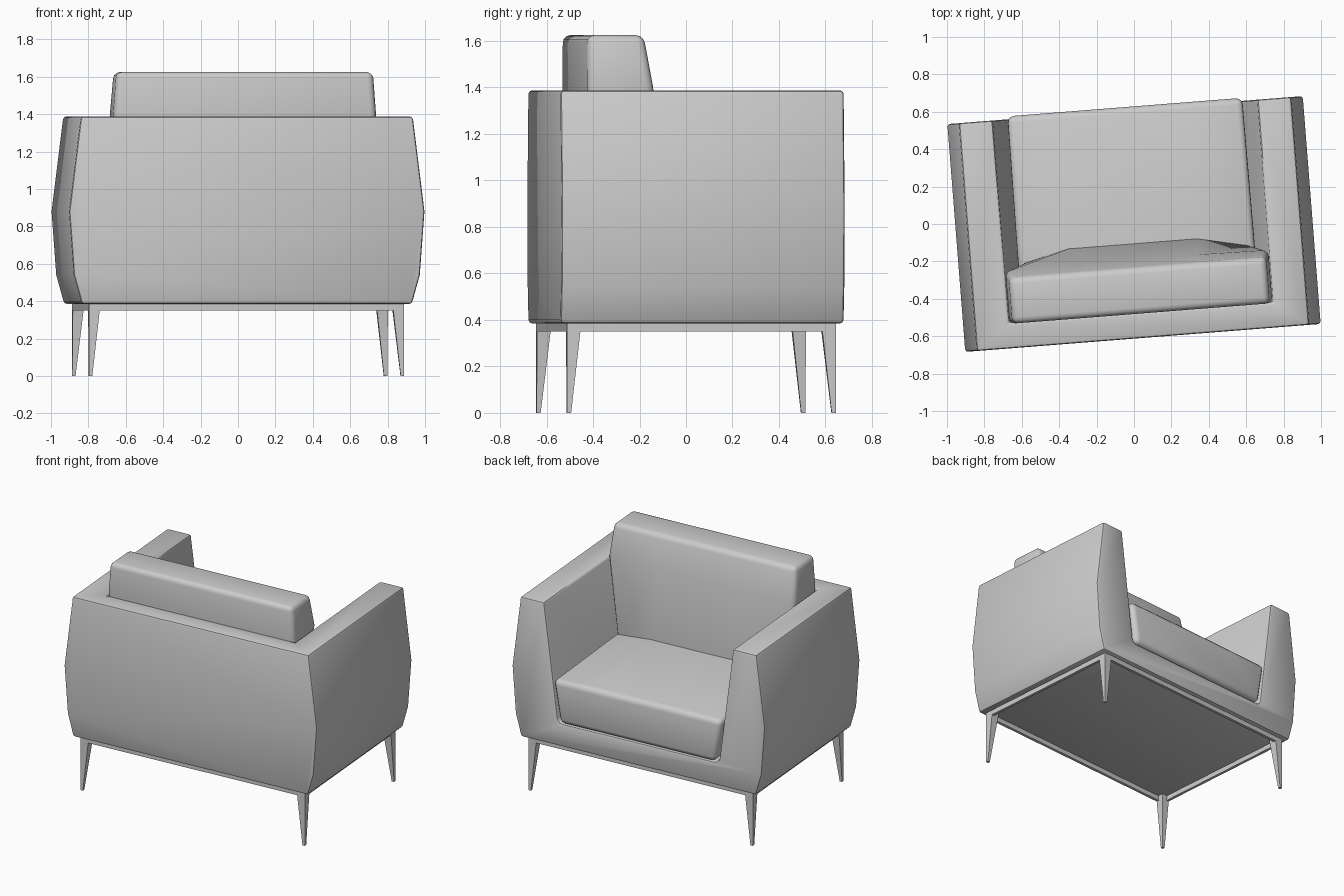
import bpy, bmesh, math

if "Cube" in bpy.data.objects:
    bpy.data.objects.remove(bpy.data.objects["Cube"])

TURN = math.radians(4.5)   # whole chair is turned slightly about z


def loft(name, rings, closed=False):
    """Skin equal-sized rings of points; cap the ends unless closed."""
    bm = bmesh.new()
    vs = [[bm.verts.new(p) for p in r] for r in rings]
    n = len(vs[0])
    pairs = list(zip(vs, vs[1:])) + ([(vs[-1], vs[0])] if closed else [])
    for a, b in pairs:
        for i in range(n):
            j = (i + 1) % n
            bm.faces.new((a[i], a[j], b[j], b[i]))
    if not closed:
        bm.faces.new(vs[0])
        bm.faces.new(vs[-1])
    bmesh.ops.recalc_face_normals(bm, faces=bm.faces)
    me = bpy.data.meshes.new(name)
    bm.to_mesh(me)
    bm.free()
    ob = bpy.data.objects.new(name, me)
    ob.rotation_euler.z = TURN
    bpy.context.collection.objects.link(ob)
    return ob


def sym(half, y):
    """Mirror a half profile of (x, z), bottom to top, into a ring at depth y."""
    return [(x, y, z) for x, z in half] + [(-x, y, z) for x, z in reversed(half)]


def finish(ob, width, segments):
    """Round the edges, apply the modifiers and smooth-shade."""
    m = ob.modifiers.new("bevel", 'BEVEL')
    m.width, m.segments = width, segments
    m.limit_method, m.angle_limit = 'ANGLE', math.radians(35)
    bpy.ops.object.select_all(action='DESELECT')
    ob.select_set(True)
    bpy.context.view_layer.objects.active = ob
    bpy.ops.object.convert(target='MESH')
    bpy.ops.object.shade_smooth_by_angle(angle=math.radians(35))


# Shell: bulging outer profile with the seat opening cut out, open towards +y
outer = [(0.885, 0.385), (0.928, 0.54), (0.953, 0.88), (0.89, 1.387)]
shell = loft("shell", [sym(outer, -0.611), sym(outer, 0.611)])
opening = [(0.585, 0.55), (0.607, 0.57), (0.725, 1.5)]
cutter = loft("opening_cutter", [sym(opening, -0.475), sym(opening, 0.9)])
cutter.hide_render = True
b = shell.modifiers.new("opening", 'BOOLEAN')
b.operation, b.solver, b.object = 'DIFFERENCE', 'EXACT', cutter
bpy.context.view_layer.update()
finish(shell, 0.018, 2)
bpy.data.objects.remove(cutter)

# Seat cushion: flat at the front edge, crowned towards the back
seat = loft("seat_cushion", [
    sym([(0.59, 0.555), (0.64, 0.865), (0.33, 0.925)], -0.46),
    sym([(0.59, 0.555), (0.64, 0.865), (0.33, 0.925)], -0.10),
    sym([(0.585, 0.555), (0.635, 0.86), (0.33, 0.862)], 0.627)])
finish(seat, 0.035, 3)

# Back cushion: wedge with a lower front bulge
back = loft("back_cushion", [
    [(-hw, -0.48, z), (hw, -0.48, z), (hw, end, z),
     (0.33, mid, z), (-0.33, mid, z), (-hw, end, z)]
    for z, hw, end, mid in [(0.84, 0.625, -0.17, -0.09),
                            (1.40, 0.705, -0.195, -0.19),
                            (1.625, 0.688, -0.235, -0.235)]])
finish(back, 0.033, 3)


# Base frame: thin rectangular rim under the shell
def rect(hx, hy, z):
    return [(-hx, -hy, z), (hx, -hy, z), (hx, hy, z), (-hx, hy, z)]


HX, HY, T = 0.845, 0.58, 0.02
loft("base_frame", [rect(HX, HY, 0.35), rect(HX, HY, 0.39),
                    rect(HX - T, HY - T, 0.39), rect(HX - T, HY - T, 0.35)], closed=True)

# Legs: tapered, with the outer corner vertical
for sx, xn in ((-1, "left"), (1, "right")):
    for sy, yn in ((-1, "front"), (1, "rear")):
        loft(f"{yn}_{xn}_leg", [
            [(sx * (HX - i * w), sy * (HY - j * w), z)
             for i, j in ((0, 0), (1, 0), (1, 1), (0, 1))]
            for z, w in ((0.0, 0.018), (0.387, 0.062))])
